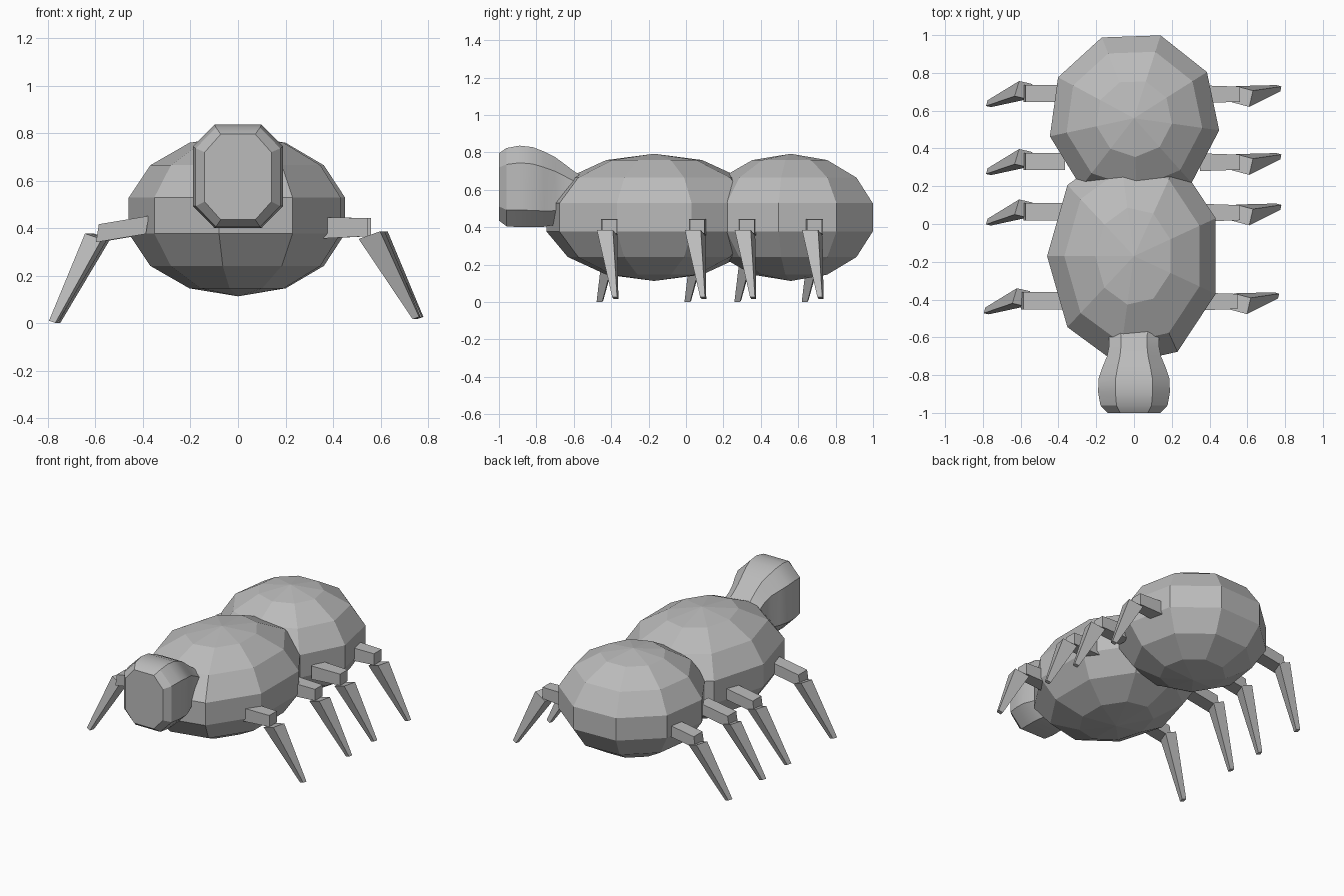
import bpy
import bmesh
import math
from mathutils import Vector

cube = bpy.data.objects.get("Cube")
if cube:
    bpy.data.objects.remove(cube, do_unlink=True)

grey = bpy.data.materials.new("plain grey")
grey.use_nodes = True
grey.diffuse_color = (0.5, 0.5, 0.5, 1)
grey.node_tree.nodes["Principled BSDF"].inputs["Base Color"].default_value = (0.5, 0.5, 0.5, 1)


def loft(name, rings):
    """Skin a list of rings; a one-point ring is a pole, a wider end ring is capped."""
    bm = bmesh.new()
    loops = [[bm.verts.new(p) for p in ring] for ring in rings]
    for a, b in zip(loops, loops[1:]):
        n = max(len(a), len(b))
        for i in range(n):
            j = (i + 1) % n
            if len(a) == 1:
                bm.faces.new((a[0], b[i], b[j]))
            elif len(b) == 1:
                bm.faces.new((a[i], b[0], a[j]))
            else:
                bm.faces.new((a[i], b[i], b[j], a[j]))
    for end in (loops[0], loops[-1]):
        if len(end) > 2:
            bm.faces.new(end)
    bmesh.ops.recalc_face_normals(bm, faces=bm.faces)
    mesh = bpy.data.meshes.new(name)
    bm.to_mesh(mesh)
    bm.free()
    mesh.materials.append(grey)
    obj = bpy.data.objects.new(name, mesh)
    bpy.context.collection.objects.link(obj)
    return obj


def ellipsoid(name, cy, rx, ry, turn, cz=0.4525, rz=0.34, segments=9, bands=7):
    rings = [[(0, cy, cz - rz)]]
    for k in range(1, bands):
        t = math.pi * k / bands
        s = math.sin(t)
        angles = [math.radians(turn) + math.tau * i / segments for i in range(segments)]
        rings.append([(rx * s * math.cos(a), cy + ry * s * math.sin(a),
                       cz - rz * math.cos(t)) for a in angles])
    rings.append([(0, cy, cz + rz)])
    return loft(name, rings)


# Body
ellipsoid("abdomen", 0.56, 0.467, 0.473, 32)
ellipsoid("thorax", -0.17, 0.472, 0.60, 20)


# Head: chamfered sections along y, narrowing to a neck
def head_ring(y, w, bottom, top):
    cx, cz = w * 0.48, (top - bottom) * 0.21
    return [(-w + cx, y, top), (w - cx, y, top), (w, y, top - cz), (w, y, bottom + cz),
            (w - cx, y, bottom), (-w + cx, y, bottom), (-w, y, bottom + cz), (-w, y, top - cz)]


head = loft("head", [head_ring(*s) for s in (
    (-1.0, 0.14, 0.435, 0.795), (-0.96, 0.178, 0.405, 0.823), (-0.89, 0.19, 0.40, 0.836),
    (-0.82, 0.188, 0.40, 0.828), (-0.76, 0.168, 0.402, 0.805), (-0.70, 0.143, 0.412, 0.775),
    (-0.65, 0.133, 0.43, 0.738), (-0.60, 0.133, 0.45, 0.70), (-0.54, 0.14, 0.46, 0.66))])
bpy.context.view_layer.objects.active = head
head.select_set(True)
bpy.ops.object.shade_smooth_by_angle(angle=math.radians(28))
head.select_set(False)


# Legs: a short block out of the body, then a tapered spike
def bar(name, start, end, along_a, along_b, taper):
    u, v = Vector(along_a), Vector(along_b)
    rings = []
    for point, f in ((start, 1), (end, taper)):
        p = Vector(point)
        rings.append([p + f * (u * i + v * j) for i, j in ((-1, -1), (1, -1), (1, 1), (-1, 1))])
    return loft(name, rings)


for name, y, dx in (("front", -0.41, -0.012), ("second", 0.06, 0),
                    ("third", 0.327, 0), ("rear", 0.687, 0)):
    # Left side
    bar(name + "_left_upper_leg", (0.35 + dx, y, 0.40), (0.56 + dx, y, 0.404),
        (0, 0.047, 0), (0, 0, 0.045), 0.68 if name == "" else 0.85)
    bar(name + "_left_lower_leg", (0.575 + dx, y - 0.012, 0.37), (0.764 + dx, y + 0.032, 0.021),
        (0.01, 0.043, 0.0), (0.045, -0.012, 0.016), 0.3)
    # Right side
    bar(name + "_right_upper_leg", (-0.37 + dx, y + 0.004, 0.413),
        (-0.58 + dx, y + 0.004, 0.378), (0, 0.046, 0), (0.006, 0, 0.038), 1)
    bar(name + "_right_lower_leg", (-0.585 + dx, y + 0.022, 0.365), (-0.766 + dx, y - 0.05, 0.005),
        (0.012, 0.04, 0), (0.035, -0.008, -0.012), 0.38)
